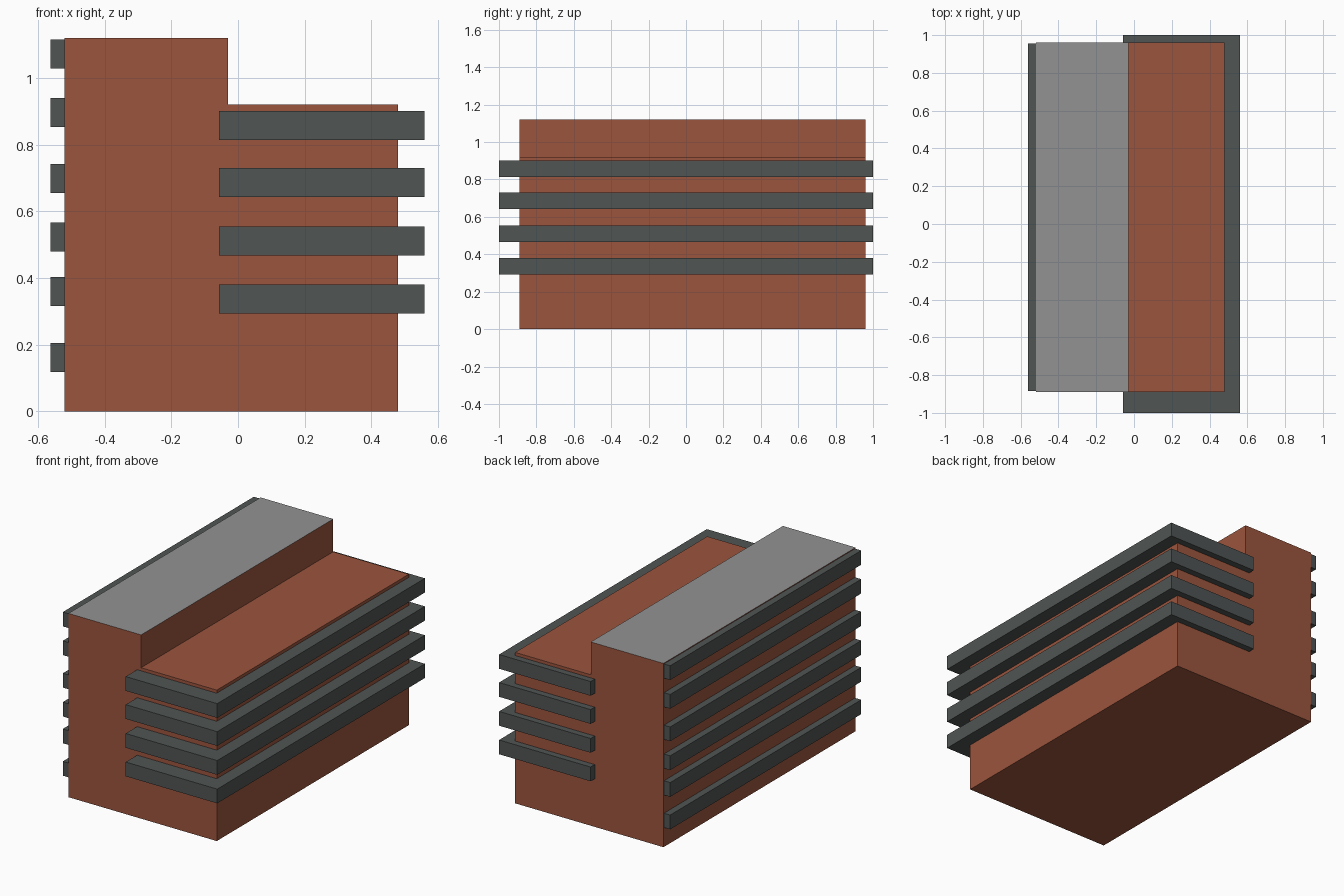
import bpy
import bmesh

if "Cube" in bpy.data.objects:
    bpy.data.objects.remove(bpy.data.objects["Cube"])


def material(name, rgb):
    m = bpy.data.materials.new(name)
    m.diffuse_color = (*rgb, 1)
    m.use_nodes = True
    m.node_tree.nodes["Principled BSDF"].inputs["Base Color"].default_value = m.diffuse_color
    return m


brick = material("brick", (0.33, 0.09, 0.047))
dark = material("dark_metal", (0.08, 0.089, 0.087))
roof = material("roof_grey", (0.29, 0.29, 0.29))


def make_object(name, bm, mats):
    bmesh.ops.recalc_face_normals(bm, faces=bm.faces)
    mesh = bpy.data.meshes.new(name)
    bm.to_mesh(mesh)
    bm.free()
    for m in mats:
        mesh.materials.append(m)
    ob = bpy.data.objects.new(name, mesh)
    bpy.context.collection.objects.link(ob)
    return ob


def extrude_profile(name, points, start, depth, axis, mats):
    """Extrude an (x, z) profile along y, or an (x, y) profile along z."""
    bm = bmesh.new()
    place = (lambda a, b: (a, start, b)) if axis == "y" else (lambda a, b: (a, b, start))
    face = bm.faces.new([bm.verts.new(place(*p)) for p in points])
    ext = bmesh.ops.extrude_face_region(bm, geom=[face], use_keep_orig=True)
    verts = [v for v in ext["geom"] if isinstance(v, bmesh.types.BMVert)]
    bmesh.ops.translate(bm, verts=verts, vec=(0, depth, 0) if axis == "y" else (0, 0, depth))
    return make_object(name, bm, mats)


# Stepped building body with a grey roof on the taller half
x0, step, x1 = -0.52, -0.03, 0.48
y0, y1 = -0.89, 0.96
low, high = 0.92, 1.12
body = extrude_profile(
    "building_body",
    [(x0, 0), (x1, 0), (x1, low), (step, low), (step, high), (x0, high)],
    y0, y1 - y0, "y", [brick, roof])
for p in body.data.polygons:
    if p.normal.z > 0.9 and p.center.z > 1.0:
        p.material_index = 1

# Balcony bands wrapping three sides of the lower half, set slightly into the walls
d = 0.02
wrap = [(-0.057, -1), (0.56, -1), (0.56, 1), (-0.057, 1),
        (-0.057, y1 - d), (x1 - d, y1 - d), (x1 - d, y0 + d), (-0.057, y0 + d)]
for i, z in enumerate((0.293, 0.467, 0.643, 0.814)):
    extrude_profile(f"balcony_band_{i + 1}", wrap, z, 0.087, "z", [dark])

# Straight ledges along the tall left wall
ledge = [(-0.562, -0.885), (x0 + d, -0.885), (x0 + d, 0.955), (-0.562, 0.955)]
for i, z in enumerate((0.118, 0.316, 0.479, 0.655, 0.853, 1.028)):
    extrude_profile(f"wall_ledge_{i + 1}", ledge, z, 0.087, "z", [dark])
